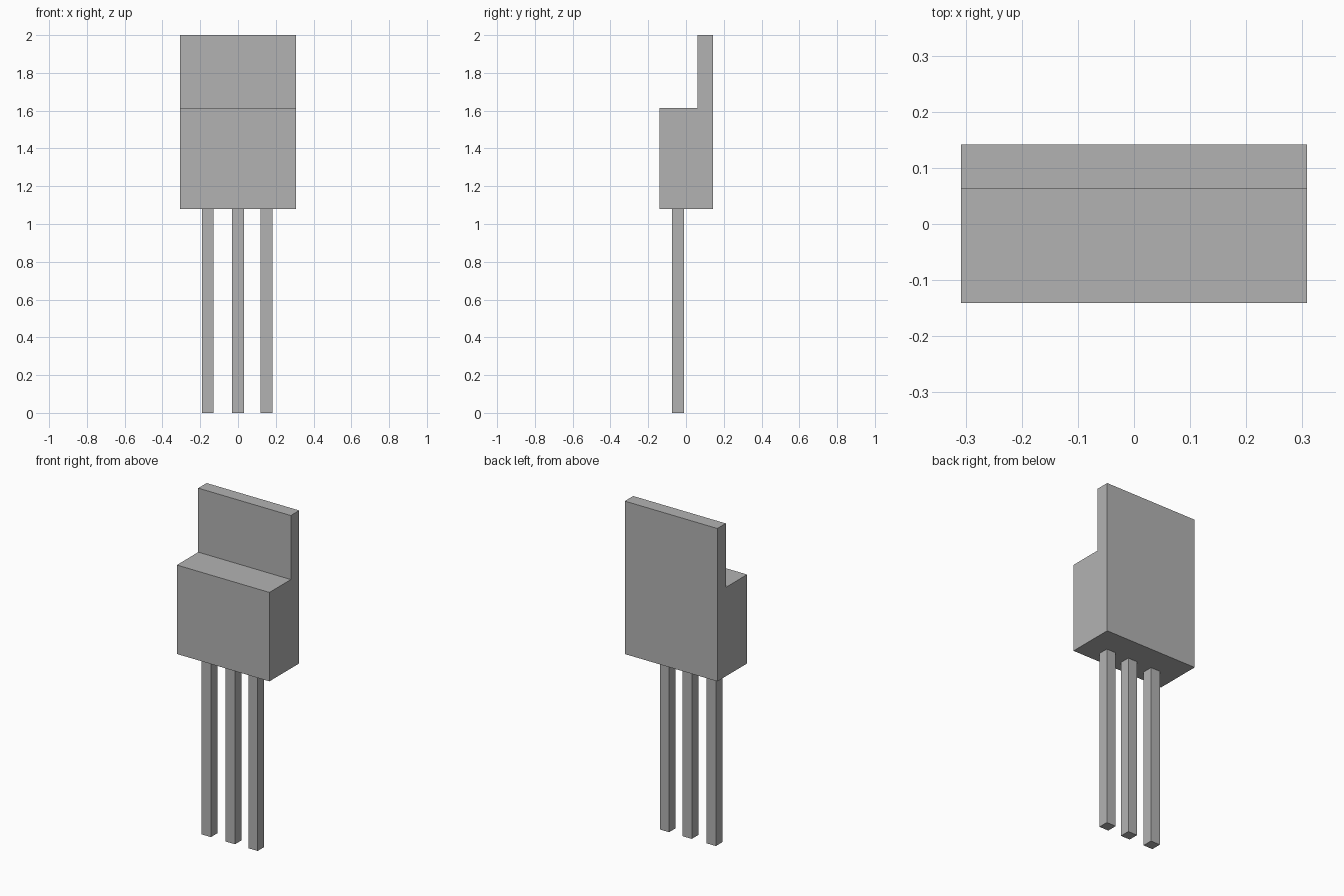
import bpy
import bmesh

cube = bpy.data.objects.get("Cube")
if cube:
    bpy.data.objects.remove(cube, do_unlink=True)

grey = bpy.data.materials.new("plain_grey")
grey.use_nodes = True
colour = (0.45, 0.45, 0.45, 1)
grey.diffuse_color = colour
grey.node_tree.nodes["Principled BSDF"].inputs["Base Color"].default_value = colour


def prism(name, profile, x0, x1):
    """Extrude a closed (y, z) profile along x."""
    bm = bmesh.new()
    face = bm.faces.new([bm.verts.new((x0, y, z)) for y, z in profile])
    side = bmesh.ops.extrude_face_region(bm, geom=[face])
    moved = [v for v in side["geom"] if isinstance(v, bmesh.types.BMVert)]
    bmesh.ops.translate(bm, verts=moved, vec=(x1 - x0, 0, 0))
    bmesh.ops.recalc_face_normals(bm, faces=bm.faces)
    mesh = bpy.data.meshes.new(name)
    bm.to_mesh(mesh)
    bm.free()
    mesh.materials.append(grey)
    obj = bpy.data.objects.new(name, mesh)
    bpy.context.collection.objects.link(obj)
    return obj


# Stepped body with the thin mounting tab rising at the back
half_width, front, back, tab_front = 0.308, -0.141, 0.142, 0.062
bottom, shoulder, top = 1.08, 1.615, 2.0
prism("body_with_tab",
      [(front, bottom), (back, bottom), (back, top),
       (tab_front, top), (tab_front, shoulder), (front, shoulder)],
      -half_width, half_width)

# Three square legs under the body
leg = 0.062
leg_front = -0.073
for name, x in (("right_leg", -0.16), ("middle_leg", 0.0), ("left_leg", 0.151)):
    prism(name,
          [(leg_front, 0), (leg_front + leg, 0),
           (leg_front + leg, bottom), (leg_front, bottom)],
          x - leg / 2, x + leg / 2)
